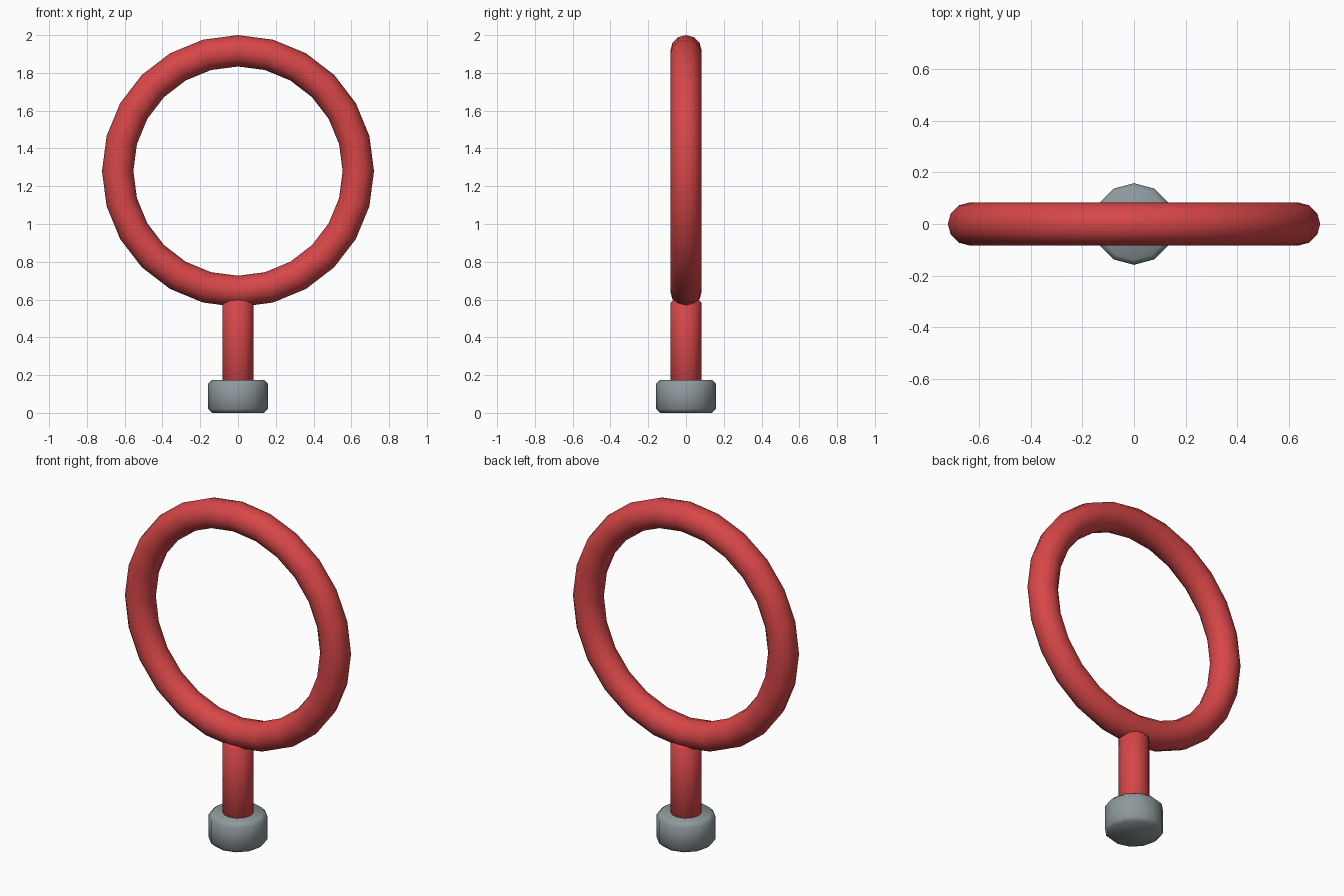
import bpy, math

if "Cube" in bpy.data.objects:
    bpy.data.objects.remove(bpy.data.objects["Cube"])


def material(name, rgb):
    m = bpy.data.materials.new(name)
    m.diffuse_color = (*rgb, 1.0)
    m.use_nodes = True
    m.node_tree.nodes["Principled BSDF"].inputs["Base Color"].default_value = m.diffuse_color
    return m


red = material("red", (0.68, 0.062, 0.065))
grey = material("steel grey", (0.27, 0.315, 0.33))


def finish(name, mat, angle):
    ob = bpy.context.object
    ob.name = name
    ob.data.materials.append(mat)
    bpy.ops.object.shade_smooth_by_angle(angle=math.radians(angle))
    return ob


def bevelled_cylinder(name, mat, radius, z0, z1, bevel):
    bpy.ops.mesh.primitive_cylinder_add(
        vertices=12, radius=radius, depth=z1 - z0, location=(0, 0, (z0 + z1) / 2))
    ob = bpy.context.object
    mod = ob.modifiers.new("rim bevel", 'BEVEL')
    mod.width = bevel
    mod.segments = 1
    mod.limit_method = 'ANGLE'
    mod.angle_limit = math.radians(40)
    bpy.ops.object.modifier_apply(modifier=mod.name)
    return finish(name, mat, 50)


# Upright ring
bpy.ops.mesh.primitive_torus_add(
    major_segments=24, minor_segments=12, major_radius=0.637, minor_radius=0.083,
    location=(0, 0, 1.28), rotation=(math.pi / 2, 0, 0))
finish("ring", red, 50)

# Stem running from the foot up into the ring
bevelled_cylinder("stem", red, 0.083, 0.13, 0.603, 0.02)

# Foot cap
bevelled_cylinder("foot_cap", grey, 0.158, 0.0, 0.175, 0.02)
